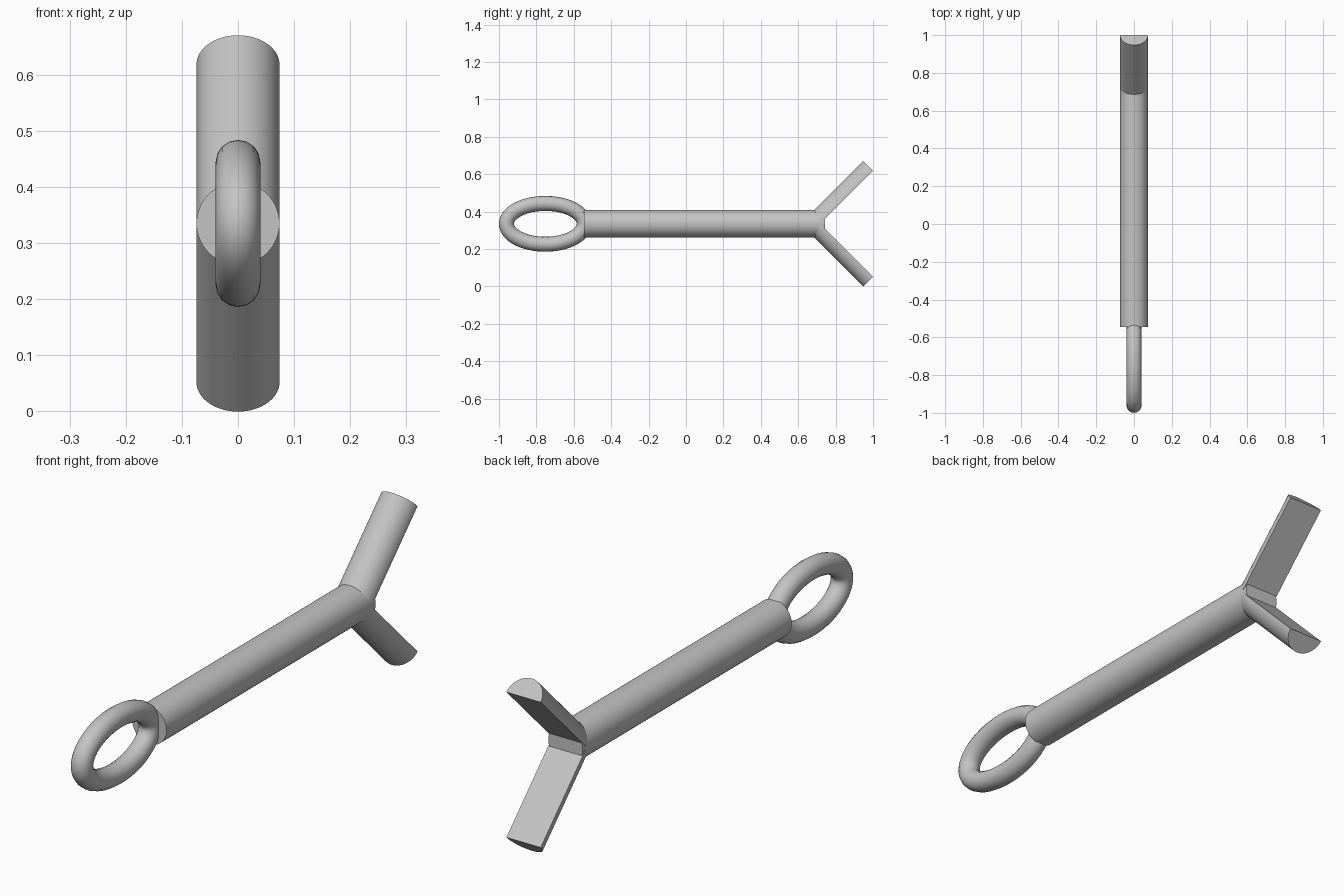
import bpy
import bmesh
import math
from mathutils import Vector

cube = bpy.data.objects.get("Cube")
if cube:
    bpy.data.objects.remove(cube, do_unlink=True)

MID_Z = 0.335      # height of the shaft axis
RADIUS = 0.074     # shaft and leg radius
FORK_Y = 0.717     # where the leg axes meet the shaft axis

steel = bpy.data.materials.new("grey steel")
steel.use_nodes = True
steel.diffuse_color = (0.55, 0.55, 0.55, 1)
steel.node_tree.nodes["Principled BSDF"].inputs["Base Color"].default_value = steel.diffuse_color


def smooth(obj):
    bpy.ops.object.select_all(action="DESELECT")
    obj.select_set(True)
    bpy.context.view_layer.objects.active = obj
    bpy.ops.object.shade_smooth_by_angle(angle=math.radians(35))


def extruded(name, profile, offset):
    """Closed solid made by pushing a profile along a straight offset."""
    bm = bmesh.new()
    face = bm.faces.new([bm.verts.new(p) for p in profile])
    result = bmesh.ops.extrude_face_region(bm, geom=[face], use_keep_orig=True)
    moved = [g for g in result["geom"] if isinstance(g, bmesh.types.BMVert)]
    bmesh.ops.translate(bm, verts=moved, vec=offset)
    bmesh.ops.recalc_face_normals(bm, faces=bm.faces)
    mesh = bpy.data.meshes.new(name)
    bm.to_mesh(mesh)
    bm.free()
    obj = bpy.data.objects.new(name, mesh)
    bpy.context.collection.objects.link(obj)
    mesh.materials.append(steel)
    smooth(obj)


def arc(centre, normal, start, end, steps):
    """Points of a circular arc spanned by x and the given normal."""
    angles = [start + (end - start) * i / steps for i in range(steps + 1)]
    return [centre + RADIUS * (Vector((1, 0, 0)) * math.cos(a) + normal * math.sin(a))
            for a in angles]


# Shaft
circle = arc(Vector((0, -0.545, MID_Z)), Vector((0, 0, 1)), 0, 2 * math.pi, 64)[:-1]
extruded("shaft", circle, Vector((0, 1.287, 0)))

# Splayed half-round legs, flat sides facing each other
for name, side in (("upper_leg", 1), ("lower_leg", -1)):
    along = Vector((0, 1, side))
    outward = Vector((0, -1, side)).normalized()
    half = arc(Vector((0, FORK_Y, MID_Z)), outward, 0, math.pi, 32)
    extruded(name, half, along * (1 - FORK_Y))

# Oval eye ring: round tube along an ellipse
curve = bpy.data.curves.new("eye_ring", "CURVE")
curve.dimensions = "3D"
curve.bevel_depth = 0.04
curve.bevel_resolution = 6
spline = curve.splines.new("POLY")
COUNT = 80
spline.points.add(COUNT - 1)
for i, point in enumerate(spline.points):
    a = 2 * math.pi * i / COUNT
    point.co = (0, -0.752 + 0.208 * math.cos(a), MID_Z + 0.109 * math.sin(a), 1)
spline.use_cyclic_u = True
curve.materials.append(steel)
ring = bpy.data.objects.new("eye_ring", curve)
bpy.context.collection.objects.link(ring)
bpy.ops.object.select_all(action="DESELECT")
ring.select_set(True)
bpy.context.view_layer.objects.active = ring
bpy.ops.object.convert(target="MESH")
smooth(bpy.context.view_layer.objects.active)
